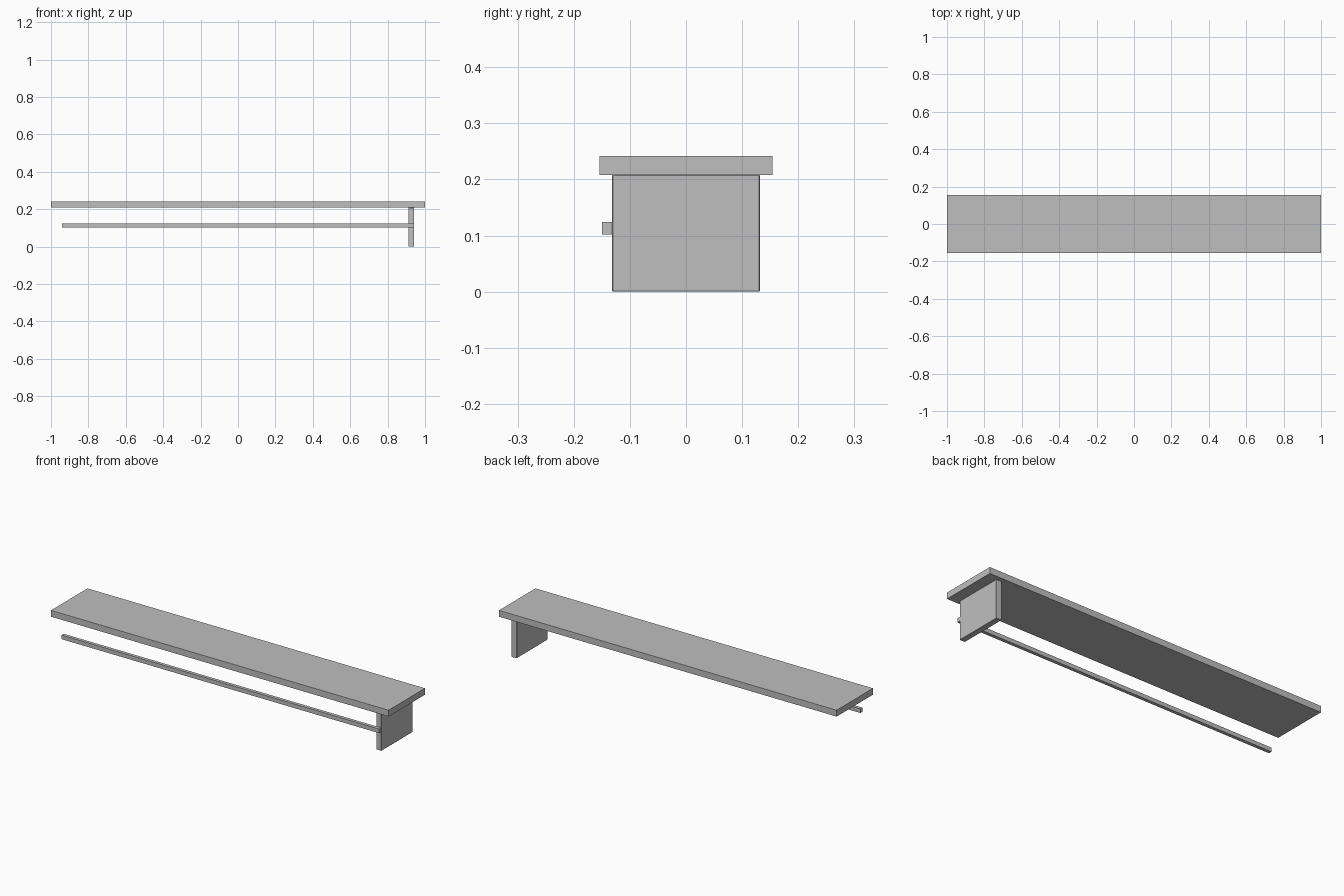
import bpy
from mathutils import Vector

cube = bpy.data.objects.get("Cube")
if cube:
    bpy.data.objects.remove(cube, do_unlink=True)

# Single plain grey finish
grey = bpy.data.materials.new("plain_grey")
grey.use_nodes = True
colour = (0.52, 0.52, 0.52, 1)
grey.diffuse_color = colour
grey.node_tree.nodes["Principled BSDF"].inputs["Base Color"].default_value = colour


def board(name, low, high, bevel=0):
    """Rectangular board spanning two opposite corners."""
    low, high = Vector(low), Vector(high)
    bpy.ops.mesh.primitive_cube_add(size=1, location=(low + high) / 2)
    obj = bpy.context.object
    obj.name = name
    obj.scale = high - low
    bpy.ops.object.transform_apply(location=False, rotation=False, scale=True)
    obj.data.materials.append(grey)
    if bevel:
        mod = obj.modifiers.new("eased_edges", "BEVEL")
        mod.width = bevel
        mod.segments = 1
    return obj


top_z = 0.208
leg_front = -0.132

# Long top plank
board("bench_top", (-1, -0.154, top_z), (1, 0.154, 0.242))

# Single panel leg under the left end
board("left_leg", (0.911, leg_front, 0), (0.942, 0.132, top_z), 0.0015)

# Slim rail running along the front of the leg
board("front_rail", (-0.941, -0.15, 0.102), (0.941, leg_front, 0.124))
